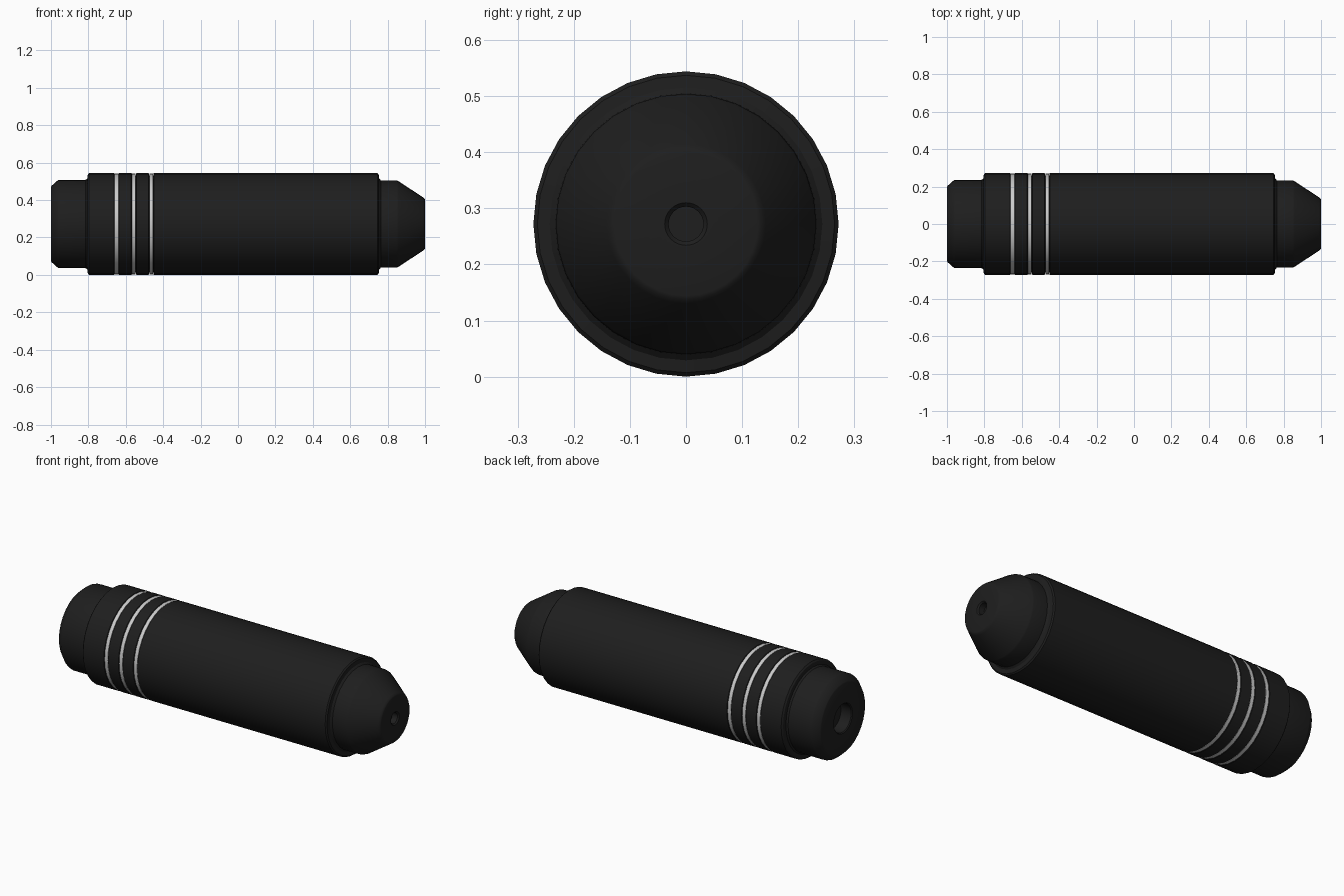
import bpy, bmesh, math

if "Cube" in bpy.data.objects:
    bpy.data.objects.remove(bpy.data.objects["Cube"])

CZ = 0.272
SEG = 32


def material(name, c):
    m = bpy.data.materials.new(name)
    m.diffuse_color = (c, c, c, 1)
    m.use_nodes = True
    m.node_tree.nodes["Principled BSDF"].inputs["Base Color"].default_value = m.diffuse_color
    return m


def lathe(name, profile, mat, closed=False):
    """Revolve (x, radius) points around the long axis; radius 0 closes an end."""
    bm = bmesh.new()
    rings = []
    for x, r in profile:
        n = 1 if r == 0 else SEG
        rings.append([bm.verts.new((x, r * math.sin(2 * math.pi * i / SEG),
                                    CZ + r * math.cos(2 * math.pi * i / SEG)))
                      for i in range(n)])
    pairs = list(zip(rings, rings[1:]))
    if closed:
        pairs.append((rings[-1], rings[0]))
    for a, b in pairs:
        for i in range(SEG):
            j = (i + 1) % SEG
            quad = [a[i % len(a)], a[j % len(a)], b[j % len(b)], b[i % len(b)]]
            bm.faces.new(list(dict.fromkeys(quad)))
    bmesh.ops.recalc_face_normals(bm, faces=bm.faces)
    me = bpy.data.meshes.new(name)
    bm.to_mesh(me)
    bm.free()
    me.materials.append(mat)
    ob = bpy.data.objects.new(name, me)
    bpy.context.collection.objects.link(ob)
    bpy.ops.object.select_all(action='DESELECT')
    ob.select_set(True)
    bpy.context.view_layer.objects.active = ob
    bpy.ops.object.shade_smooth_by_angle(angle=math.radians(30))
    return ob


black = material("black", 0.013)
silver = material("silver", 0.6)
bands = [-0.65, -0.557, -0.464]

# Rear end: shallow bore, chamfered collar, shoulder
profile = [(-0.93, 0), (-0.93, 0.08), (-0.995, 0.08), (-1.0, 0.085),
           (-1.0, 0.198), (-0.997, 0.204), (-0.963, 0.234), (-0.957, 0.236),
           (-0.815, 0.236), (-0.806, 0.243), (-0.803, 0.264), (-0.796, 0.272)]
# Grooves for the bands
for x in bands:
    profile += [(x - 0.014, 0.272), (x - 0.011, 0.269), (x - 0.011, 0.258),
                (x + 0.011, 0.258), (x + 0.011, 0.269), (x + 0.014, 0.272)]
# Front shoulder, neck, tapered nose and small tip hole
profile += [(0.745, 0.272), (0.752, 0.265), (0.755, 0.243), (0.764, 0.233),
            (0.85, 0.232), (0.858, 0.229), (0.99, 0.142), (0.998, 0.134),
            (1.0, 0.128), (1.0, 0.038), (0.993, 0.031), (0.96, 0.031), (0.96, 0)]
lathe("body", profile, black)

# Silver bands
for k, x in enumerate(bands):
    lathe(f"band_{k + 1}", [(x - 0.01, 0.256), (x - 0.01, 0.27),
                            (x + 0.01, 0.27), (x + 0.01, 0.256)], silver, True)
